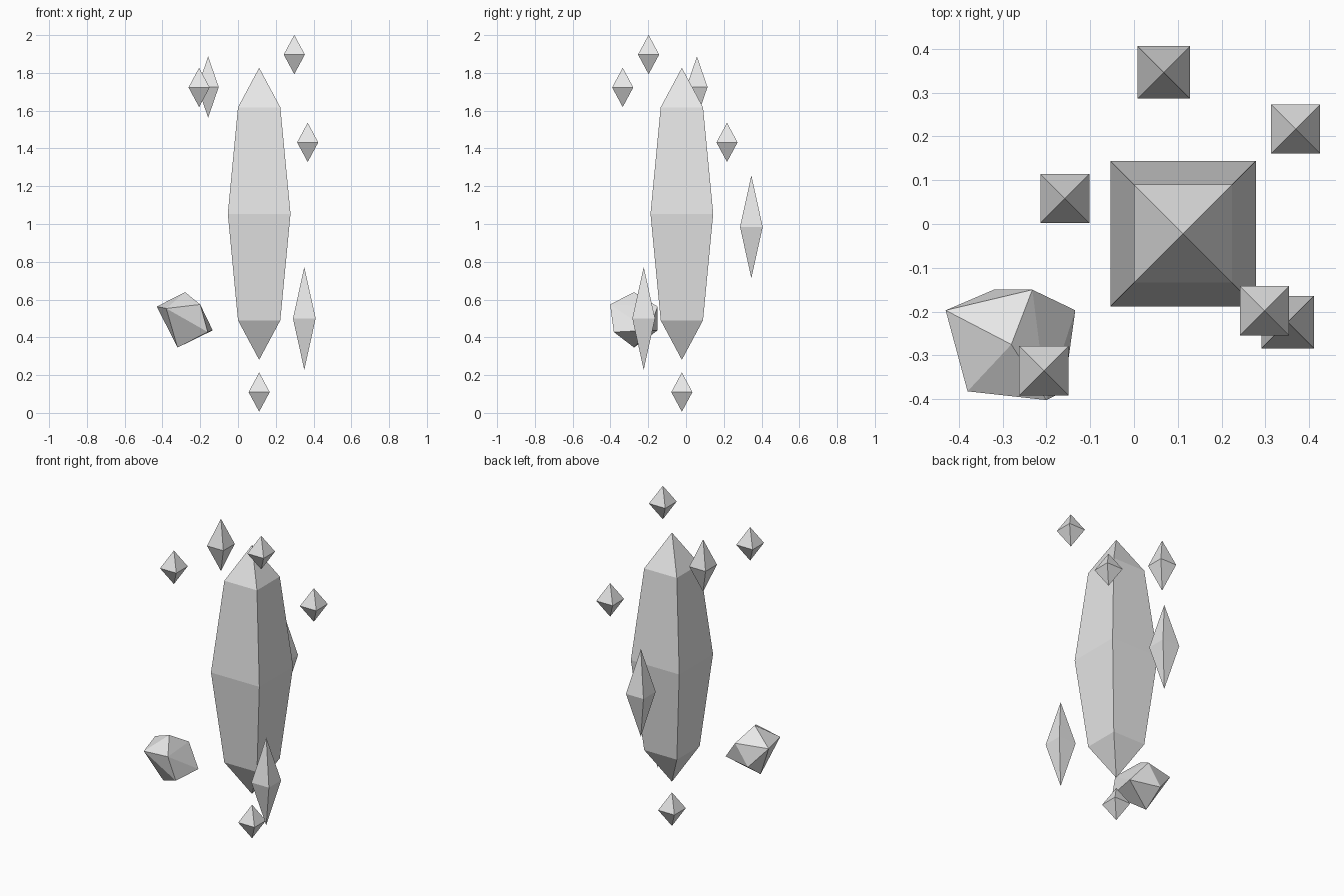
import bpy, bmesh

cube = bpy.data.objects.get("Cube")
if cube:
    bpy.data.objects.remove(cube, do_unlink=True)

# Single pale grey stone colour
GREY = (0.8, 0.8, 0.8, 1.0)
stone = bpy.data.materials.new("pale_grey_stone")
stone.use_nodes = True
stone.diffuse_color = GREY
shader = next(n for n in stone.node_tree.nodes if n.type == "BSDF_PRINCIPLED")
shader.inputs["Base Color"].default_value = GREY
shader.inputs["Roughness"].default_value = 0.8


def finish(name, bm, location):
    bmesh.ops.recalc_face_normals(bm, faces=bm.faces)
    mesh = bpy.data.meshes.new(name)
    bm.to_mesh(mesh)
    bm.free()
    mesh.materials.append(stone)
    obj = bpy.data.objects.new(name, mesh)
    obj.location = location
    bpy.context.collection.objects.link(obj)


def crystal(name, location, tip, rings):
    """Square crystal, pointed at both ends; rings are (height, half width)."""
    bm = bmesh.new()
    loops = [[bm.verts.new((sx * w, sy * w, z))
              for sx, sy in ((-1, -1), (1, -1), (1, 1), (-1, 1))]
             for z, w in rings]
    bottom = bm.verts.new((0, 0, -tip))
    top = bm.verts.new((0, 0, tip))
    for i in range(4):
        j = (i + 1) % 4
        bm.faces.new((bottom, loops[0][j], loops[0][i]))
        bm.faces.new((top, loops[-1][i], loops[-1][j]))
        for low, high in zip(loops, loops[1:]):
            bm.faces.new((low[i], low[j], high[j], high[i]))
    finish(name, bm, location)


# Tall central crystal
crystal("main_crystal", (0.112, -0.022, 1.054), 0.773,
        [(-0.564, 0.112), (0, 0.166), (0.564, 0.112)])

# Floating shards: location, tip height, half width
shards = {
    "bottom_shard": ((0.112, -0.022, 0.11), 0.104, 0.056),
    "top_shard": ((0.298, -0.198, 1.897), 0.104, 0.056),
    "left_shard": ((0.369, 0.217, 1.432), 0.104, 0.056),
    "right_shard": ((-0.206, -0.335, 1.723), 0.104, 0.056),
    "medium_shard": ((-0.158, 0.058, 1.725), 0.162, 0.056),
    "long_front_shard": ((0.351, -0.224, 0.5), 0.272, 0.06),
    "long_back_shard": ((0.068, 0.346, 0.985), 0.272, 0.06),
}
for name, (location, tip, width) in shards.items():
    crystal(name, location, tip, [(0, width)])

# Irregular faceted rock, the hull of a few corner points
corners = [
    (0, 0, 0.147), (-0.15, 0.078, 0.071), (0.048, 0.125, 0.071),
    (0.08, -0.127, 0.082), (-0.1, -0.107, 0.061), (0.146, 0.078, -0.055),
    (0.12, -0.107, -0.064), (-0.04, 0, -0.146), (-0.04, 0.125, -0.055),
]
bm = bmesh.new()
for corner in corners:
    bm.verts.new(corner)
bmesh.ops.convex_hull(bm, input=bm.verts)
bmesh.ops.dissolve_limit(bm, angle_limit=0.1, verts=bm.verts, edges=bm.edges)
finish("faceted_rock", bm, (-0.28, -0.275, 0.492))
